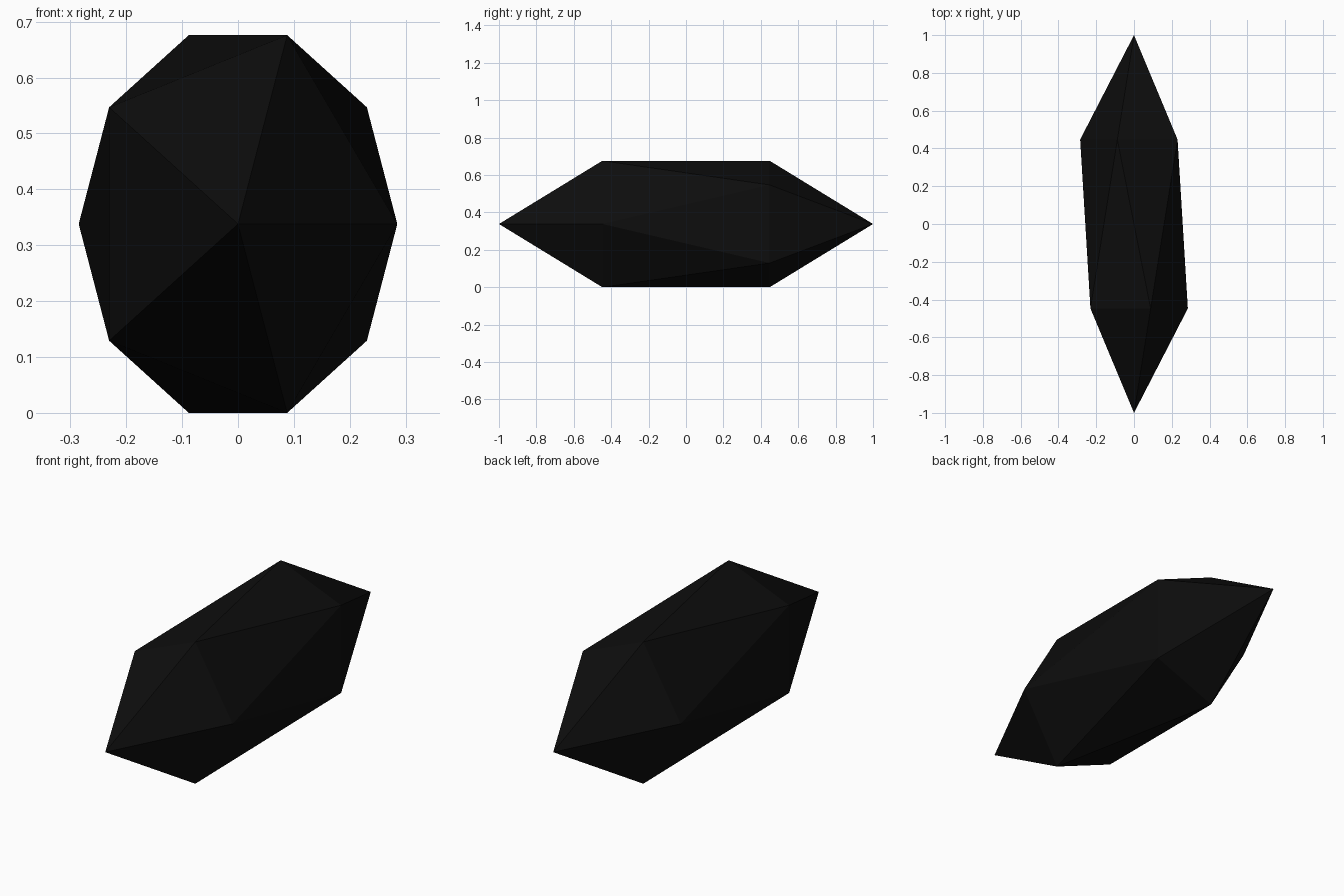
import bpy
import bmesh
from math import radians
from mathutils import Matrix

# Remove the default cube
cube = bpy.data.objects.get("Cube")
if cube:
    bpy.data.objects.remove(cube, do_unlink=True)

# Near-black material
COLOR = (0.004, 0.004, 0.004, 1)
black = bpy.data.materials.new("black stone")
black.use_nodes = True
black.diffuse_color = COLOR
black.node_tree.nodes["Principled BSDF"].inputs["Base Color"].default_value = COLOR

# Stretched twenty-sided shard, points facing front and back
HALF_HEIGHT = 0.338
bm = bmesh.new()
bmesh.ops.create_icosphere(bm, subdivisions=1, radius=1)
bm.transform(Matrix.Rotation(radians(90), 4, "X"))
bm.transform(Matrix.Diagonal((0.3187, 1, 0.3973, 1)))
bm.transform(Matrix.Translation((0, 0, HALF_HEIGHT)))
for face in bm.faces:
    face.smooth = False

mesh = bpy.data.meshes.new("shard")
bm.to_mesh(mesh)
bm.free()
mesh.materials.append(black)
shard = bpy.data.objects.new("shard", mesh)
bpy.context.collection.objects.link(shard)
